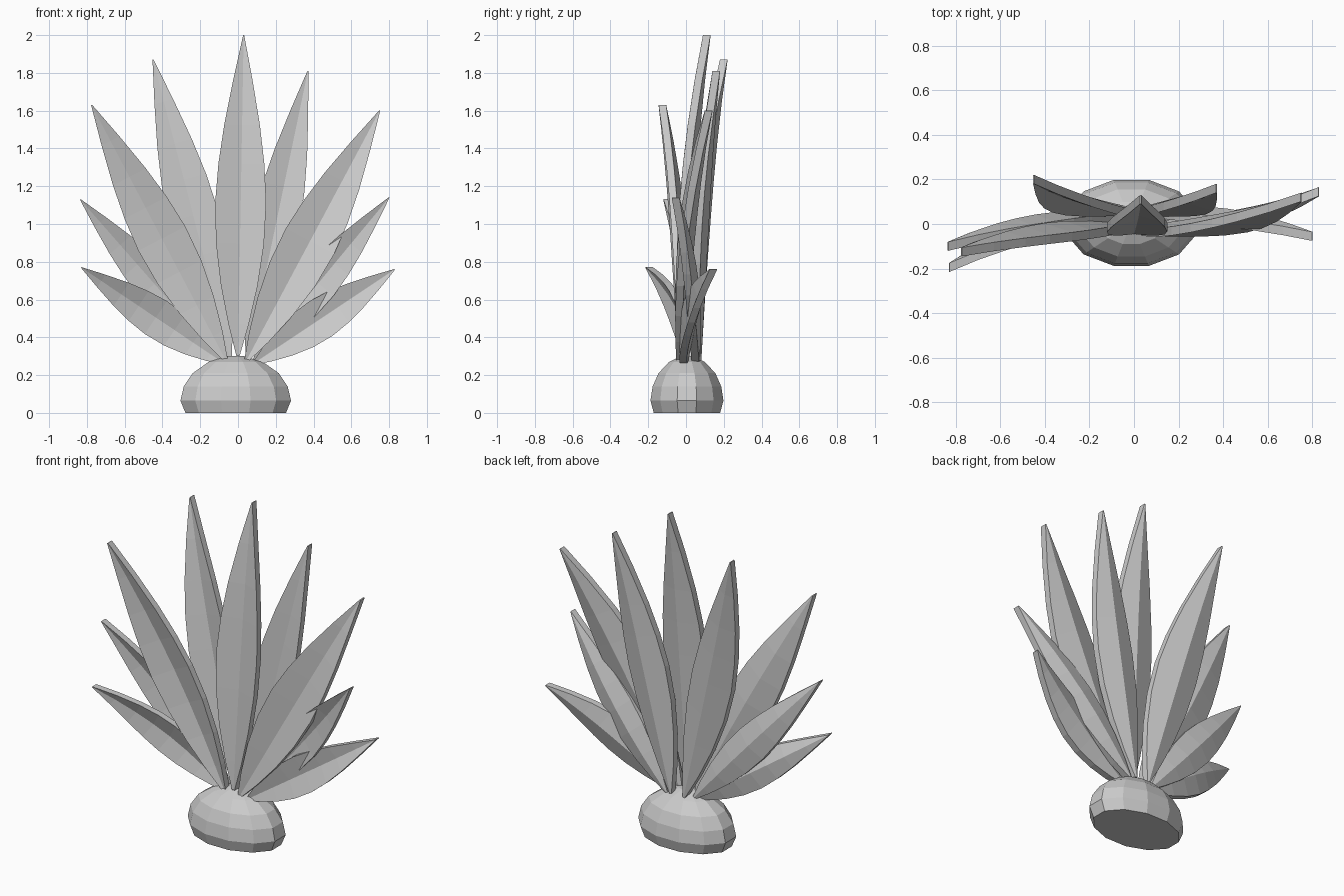
import bpy, bmesh, math
from mathutils import Vector

cube = bpy.data.objects.get("Cube")
if cube:
    bpy.data.objects.remove(cube, do_unlink=True)

GREY = (0.6, 0.6, 0.6, 1)
mat = bpy.data.materials.new("plain grey")
mat.use_nodes = True
mat.diffuse_color = GREY
mat.node_tree.nodes["Principled BSDF"].inputs["Base Color"].default_value = GREY


def finish(name, bm):
    bmesh.ops.recalc_face_normals(bm, faces=bm.faces)
    mesh = bpy.data.meshes.new(name)
    bm.to_mesh(mesh)
    bm.free()
    mesh.materials.append(mat)
    obj = bpy.data.objects.new(name, mesh)
    bpy.context.collection.objects.link(obj)
    return obj


def loft(name, rings):
    """Skin a list of equal-sized closed rings and cap both ends."""
    bm = bmesh.new()
    rows = [[bm.verts.new(p) for p in ring] for ring in rings]
    n = len(rows[0])
    for a, b in zip(rows, rows[1:]):
        for i in range(n):
            j = (i + 1) % n
            bm.faces.new((a[i], a[j], b[j], b[i]))
    bm.faces.new(rows[0])
    bm.faces.new(rows[-1])
    return finish(name, bm)


# Leaf outline: (position along the leaf, share of full width)
OUTLINE = [(0, .06), (.1, .4), (.22, .72), (.35, .94), (.48, 1),
           (.6, .9), (.72, .7), (.86, .38), (1, .02)]
THICK = 0.04
FOLD = 0.3


def leaf(name, base, tip, width):
    """Folded blade that bends towards the front or back near its tip."""
    base, tip = Vector(base), Vector(tip)
    along = tip - base
    side = Vector((along.z, 0, -along.x)).normalized()
    rings = []
    for t, w in OUTLINE:
        c = base + along * t
        c.y = base.y + along.y * t ** 2.2
        half = width / 2 * w
        depth = half * FOLD
        front = [c + side * s * half + Vector((0, depth * (.6 - abs(s)) - THICK / 2, 0))
                 for s in (-1, 0, 1)]
        back = [p + Vector((0, THICK, 0)) for p in reversed(front)]
        rings.append(front + back)
    return loft(name, rings)


# Leaves: base point, tip point, full width
leaf("center_leaf", (0, -.025, .3), (.03, .11, 2), .27)
leaf("upper_right_leaf", (-.04, .06, .28), (-.45, .2, 1.87), .27)
leaf("upper_left_leaf", (.05, .06, .28), (.37, .16, 1.81), .25)
leaf("middle_right_leaf", (-.06, -.02, .27), (-.775, -.125, 1.63), .28)
leaf("middle_left_leaf", (.04, -.03, .27), (.75, .12, 1.6), .29)
leaf("low_right_leaf", (-.08, .03, .27), (-.835, -.1, 1.13), .21)
leaf("low_left_leaf", (.08, .05, .27), (.8, -.055, 1.14), .21)
leaf("bottom_right_leaf", (-.07, .01, .26), (-.83, -.195, .77), .21)
leaf("bottom_left_leaf", (.08, -.01, .26), (.83, .145, .76), .22)

# Bulb: faceted oval dome with a flat underside
SIDES = 12
PROFILE = [(0, .91), (.065, 1), (.14, .94), (.21, .78), (.27, .49), (.3, .16)]
turn = [2 * math.pi * (i + .5) / SIDES for i in range(SIDES)]
loft("bulb", [[(-.012 + .303 * r * math.cos(a), .005 + .2 * r * math.sin(a), z)
               for a in turn] for z, r in PROFILE])
